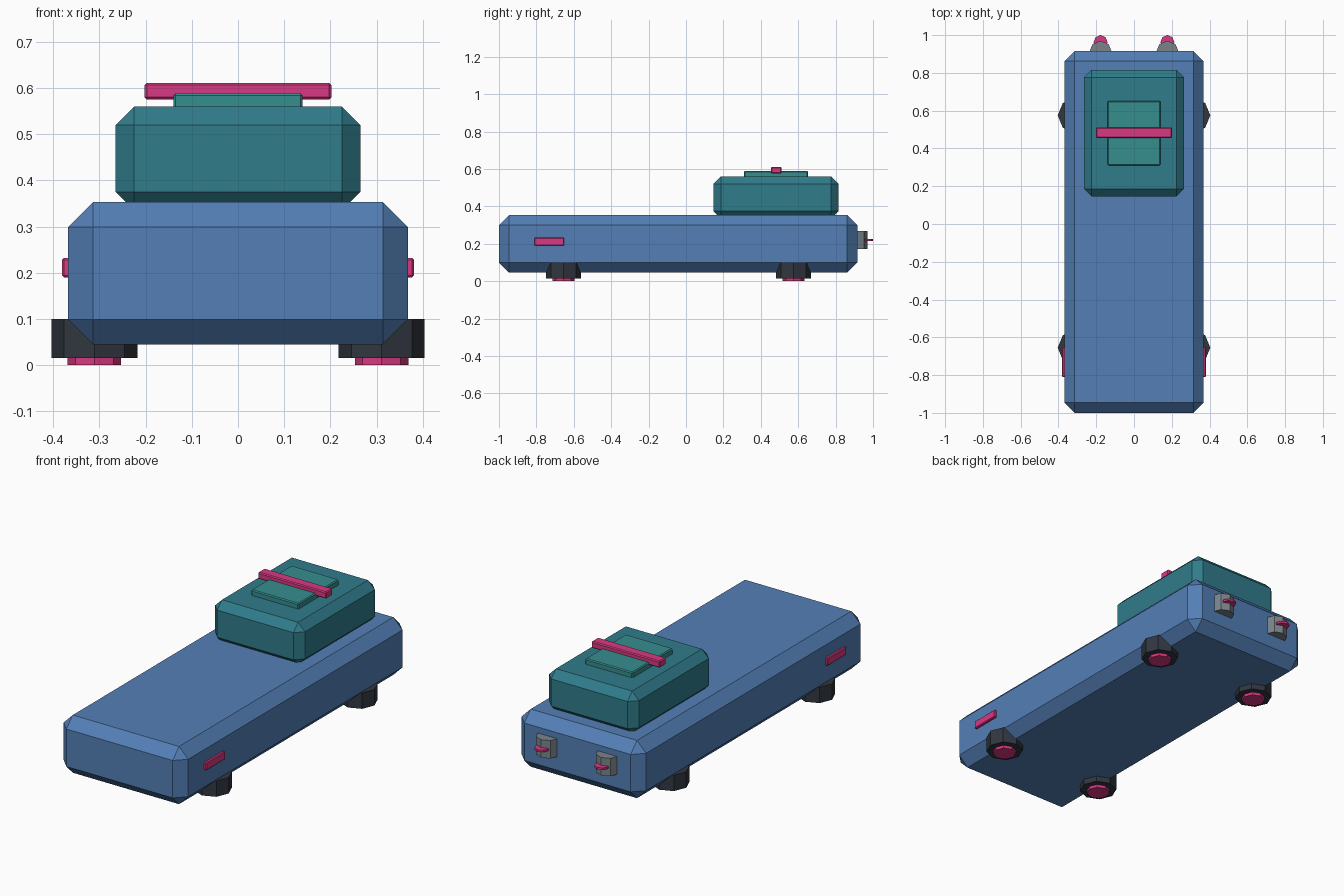
import bpy
import math

if "Cube" in bpy.data.objects:
    bpy.data.objects.remove(bpy.data.objects["Cube"], do_unlink=True)


def material(name, *srgb):
    linear = [((c / 255 + 0.055) / 1.055) ** 2.4 for c in srgb] + [1.0]
    mat = bpy.data.materials.new(name)
    mat.use_nodes = True
    mat.diffuse_color = linear
    mat.node_tree.nodes["Principled BSDF"].inputs["Base Color"].default_value = linear
    return mat


blue = material("body blue", 83, 127, 182)
teal = material("cabin teal", 48, 124, 139)
light_teal = material("hatch teal", 54, 142, 143)
pink = material("trim pink", 217, 57, 130)
dark = material("wheel charcoal", 49, 54, 63)
grey = material("lamp grey", 122, 132, 139)


def box(name, mat, xs, ys, zs, chamfer):
    """Chamfered box between the given limits on each axis."""
    limits = (xs, ys, zs)
    centre = [(a + b) / 2 for a, b in limits]
    bpy.ops.mesh.primitive_cube_add(size=1, location=centre)
    obj = bpy.context.object
    obj.name = name
    obj.scale = [b - a for a, b in limits]
    bpy.ops.object.transform_apply(location=False, rotation=False, scale=True)
    bevel = obj.modifiers.new("chamfer", "BEVEL")
    bevel.width = chamfer
    bevel.segments = 1
    bevel.limit_method = "NONE"
    obj.data.materials.append(mat)
    return obj


def octagon(name, mat, radius, x, y, z_low, z_high):
    """Upright eight-sided drum with corners on the x and y axes."""
    bpy.ops.mesh.primitive_cylinder_add(
        vertices=8, radius=radius, depth=z_high - z_low,
        location=(x, y, (z_low + z_high) / 2))
    obj = bpy.context.object
    obj.name = name
    obj.data.materials.append(mat)
    return obj


# Long body, cabin, roof hatch and roof bar
box("body", blue, (-0.368, 0.368), (-1, 0.916), (0.045, 0.353), 0.054)
box("cabin", teal, (-0.265, 0.265), (0.146, 0.816), (0.335, 0.56), 0.04)
box("roof_hatch", light_teal, (-0.14, 0.14), (0.31, 0.652), (0.555, 0.589), 0.005)
box("roof_bar", pink, (-0.202, 0.202), (0.455, 0.511), (0.575, 0.611), 0.005)

for side, s in (("left", 1), ("right", -1)):
    # Side markers
    box(side + "_marker", pink, sorted((s * 0.34, s * 0.381)),
        (-0.811, -0.651), (0.19, 0.232), 0.004)
    # Upright drum wheels with hub caps underneath
    for end, y in (("front", -0.655), ("rear", 0.575)):
        octagon(f"{end}_{side}_wheel", dark, 0.093, s * 0.311, y, 0.015, 0.1)
        octagon(f"{end}_{side}_hub", pink, 0.058, s * 0.311, y, 0.0, 0.03)
    # Tail lamps with a thin lens fin
    octagon(side + "_tail_lamp", grey, 0.06, s * 0.177, 0.91, 0.171, 0.267)
    octagon(side + "_lamp_lens", pink, 0.037, s * 0.177, 0.963, 0.214, 0.225)
